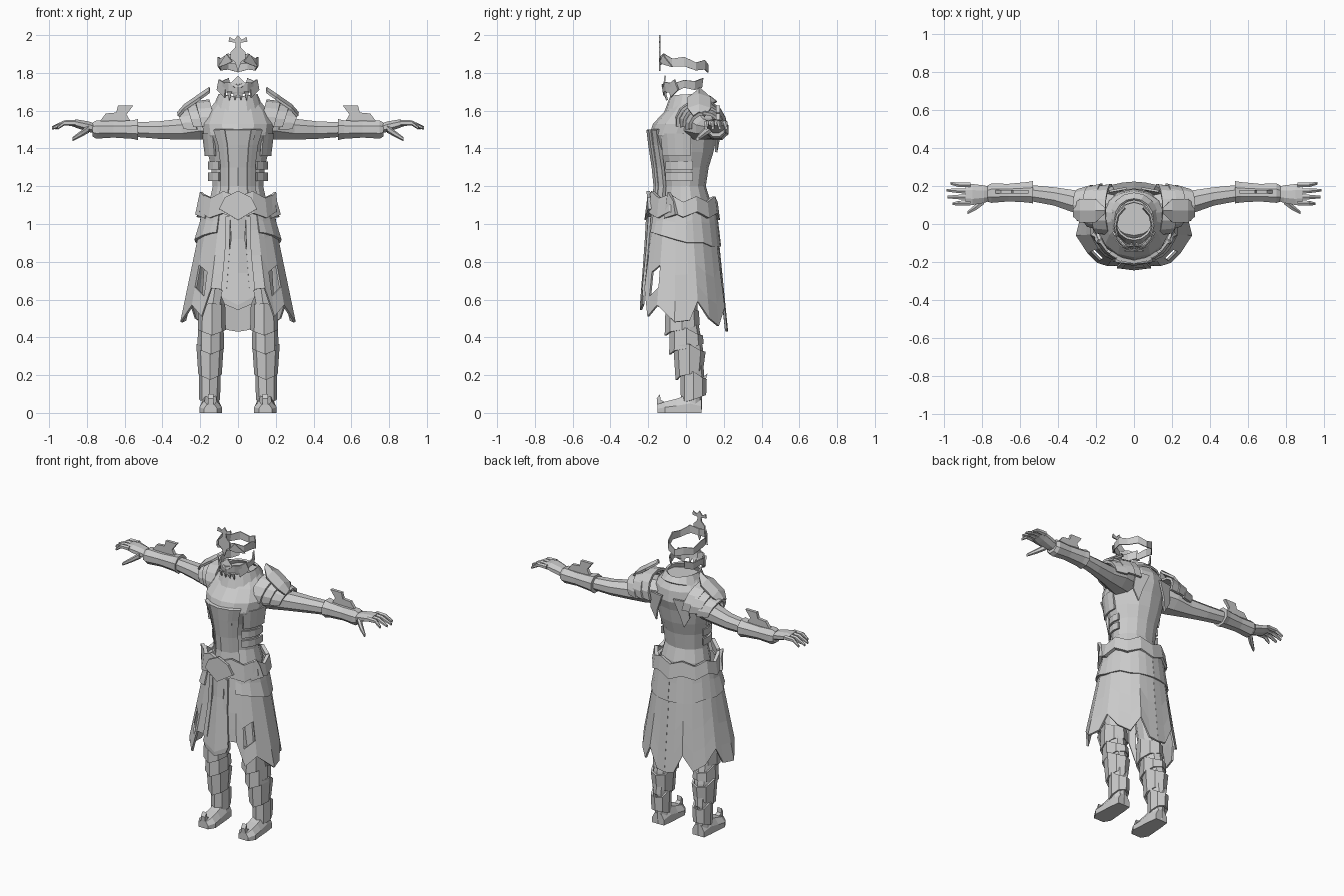
import bpy
from math import sin, cos, pi, radians
from mathutils import Vector

if "Cube" in bpy.data.objects:
    bpy.data.objects.remove(bpy.data.objects["Cube"])

grey = bpy.data.materials.new("plain_grey")
grey.use_nodes = True
grey.diffuse_color = (0.6, 0.6, 0.6, 1)
grey.node_tree.nodes["Principled BSDF"].inputs["Base Color"].default_value = (0.6, 0.6, 0.6, 1)
SIDES = (("left", 1), ("right", -1))


def make(name, verts, faces, thick=0):
    mesh = bpy.data.meshes.new(name)
    mesh.from_pydata([tuple(v) for v in verts], [], faces)
    mesh.materials.append(grey)
    ob = bpy.data.objects.new(name, mesh)
    bpy.context.collection.objects.link(ob)
    bpy.context.view_layer.objects.active = ob
    bpy.ops.object.select_all(action='DESELECT')
    ob.select_set(True)
    bpy.ops.object.mode_set(mode='EDIT')
    bpy.ops.mesh.select_all(action='SELECT')
    bpy.ops.mesh.normals_make_consistent(inside=False)
    bpy.ops.object.mode_set(mode='OBJECT')
    if thick:
        mod = ob.modifiers.new("thickness", 'SOLIDIFY')
        mod.thickness = thick
        mod.offset = 0
    return ob


def loft(name, rings, closed=True, thick=0, skip=()):
    """Bridge rings of points; solid parts are capped, sheets get thickness."""
    n = len(rings[0])
    verts = [p for r in rings for p in r]
    faces = []
    for i in range(len(rings) - 1):
        for j in range(n if closed else n - 1):
            if (i, j) not in skip:
                k = (j + 1) % n
                faces.append((i * n + j, i * n + k, (i + 1) * n + k, (i + 1) * n + j))
    if closed and not thick:
        faces += [tuple(range(n)), tuple(range(len(verts) - n, len(verts)))]
    return make(name, verts, faces, thick)


def column(name, rows, n=14):
    """Upright body: rows of z, centre x, half width, front y, back y."""
    loft(name, [[(cx + hx * sin(a), (f + b) / 2 - (b - f) / 2 * cos(a), z)
                 for a in [2 * pi * i / n for i in range(n)]] for z, cx, hx, f, b in rows])


def limb(name, s, rows, n=8):
    """Sideways body: rows of x, y, z, y radius, z radius."""
    loft(name, [[(s * x, y + ry * cos(a), z + rz * sin(a))
                 for a in [2 * pi * (i + .5) / n for i in range(n)]] for x, y, z, ry, rz in rows])


def band(name, c, rx, ry, top, bot, a0=-180, a1=180, n=16, flare=1.0, thick=.012):
    """Curved strip about z; top and bottom edges follow functions of the angle from front."""
    full = a1 - a0 == 360
    angles = [radians(a0 + (a1 - a0) * i / n) for i in range(n if full else n + 1)]
    rows = [[(c[0] + rx * k * sin(a), c[1] - ry * k * cos(a), edge(a)) for a in angles]
            for edge, k in ((top, 1), (bot, flare))]
    loft(name, rows, full, thick)


def plate(name, pts, thick):
    make(name, pts, [tuple(range(len(pts)))], thick)


def zig(a, step):
    return 1 if round(a / radians(step)) % 2 else 0


# Torso and neck
column("torso", [(.98, 0, .16, -.14, .14), (1.12, 0, .155, -.13, .13), (1.2, 0, .137, -.115, .105),
                 (1.3, 0, .145, -.125, .12), (1.38, 0, .165, -.15, .145), (1.47, 0, .185, -.195, .165),
                 (1.53, 0, .195, -.175, .185), (1.6, 0, .165, -.11, .175), (1.655, 0, .115, -.06, .135)])
band("collar", (0, .025), .098, .105, lambda a: 1.67 + .015 * abs(sin(a)),
     lambda a: 1.585 + .03 * (1 - cos(a)), flare=1.3)

# Chest bib with ribs, and waist straps
bib = [(1.5, .125, -.2), (1.42, .1, -.19), (1.3, .085, -.172), (1.2, .085, -.162), (1.12, .1, -.17)]
loft("chest_bib", [[(h * u, y + .05 * u * u, z) for u in (-1, -.55, 0, .55, 1)] for z, h, y in bib],
     False, .02)
for side, s in SIDES:
    loft(side + "_bib_rib", [[(s * h * u, y + .05 * u * u - .01, z) for u in (.55, .75)]
                             for z, h, y in bib], False, .01)
    for z in (1.25, 1.31):
        band(side + "_waist_strap", (0, 0), .153, .137, lambda a: z + .022, lambda a: z - .022,
             s * 40, s * 105, 4)
    # Side chest panel and shoulder blade plate
    band(side + "_chest_panel", (0, -.005), .185, .178, lambda a: 1.48, lambda a: 1.36,
         s * 45, s * 100, 4, .92)
    plate(side + "_back_plate", [(s * .04, .188, 1.56), (s * .13, .172, 1.56), (s * .14, .158, 1.45),
                                 (s * .1, .16, 1.38), (s * .08, .175, 1.46)], .012)

# Scalloped belt with hip points
band("belt", (0, -.015), .195, .172,
     lambda a: 1.115 + .03 * zig(a, 22.5) + .03 * max(0, cos(a)),
     lambda a: 1.05 - .03 * zig(a + pi / 8, 22.5) + .015 * abs(sin(a)), flare=1.07, thick=.022)
plate("belt_front_plate", [(0, -.2, 1.175), (.07, -.195, 1.14), (.1, -.19, 1.08),
                           (0, -.21, 1.02), (-.1, -.19, 1.08), (-.07, -.195, 1.14)], .02)
for side, s in SIDES:
    plate(side + "_hip_point", [(s * .15, -.1, 1.12), (s * .195, -.09, 1.17), (s * .2, -.06, 1.12),
                                (s * .22, -.05, 1.05), (s * .17, -.11, 1.03)], .02)

# Skirt with torn hem and a hole at each hip
hem = [(.06, -.215, .65), (.14, -.215, .66), (.19, -.2, .51), (.24, -.15, .57), (.3, -.06, .48),
       (.28, .02, .49), (.255, .06, .59), (.225, .12, .5), (.17, .17, .46), (.115, .2, .56),
       (.06, .212, .44), (0, .217, .43)]


def skirt_rows(s, fractions, grow=1.0, end=None):
    rows = []
    for f in fractions:
        row = []
        for x, y, z in hem:
            d = Vector((x, y * 1.1)).normalized()
            top = Vector((d.x * .175, d.y * .165 - .015, 1.1))
            p = top.lerp(Vector((x, y, z)), f)
            row.append((s * p.x * grow, p.y * grow, p.z))
        rows.append(row)
    return rows


for side, s in SIDES:
    loft(side + "_skirt", skirt_rows(s, (0, .3, .6, .82, 1)), False, .012, skip={(2, 2)})
    over = [r[1:] for r in skirt_rows(s, (0, .15, .36), 1.03)]
    over[2] = [(x, y, .9 + .06 * max(0, -y / .2) - .02 * (y > .1)) for x, y, z in over[2]]
    loft(side + "_overskirt", over, False, .014)
    # Raised border along the front opening
    loft(side + "_skirt_border", [[(s * a, y, z), (s * b, y + .002, z)] for a, b, y, z in
                                  ((.04, .065, -.195, 1.04), (.045, .07, -.208, .85),
                                   (.06, .09, -.228, .65))], False, .014)

# Front tabard
loft("front_tabard", [[(-h, y + .012, z), (0, y, z - dip), (h, y + .012, z)] for h, y, z, dip in
                      ((.04, -.205, 1.05, 0), (.035, -.212, .92, 0), (.06, -.225, .74, 0),
                       (.09, -.238, .62, .05), (.07, -.238, .575, .03))], False, .012)

for side, s in SIDES:
    # Legs, boots and layered greaves
    column(side + "_leg", [(.98, s * .08, .075, -.09, .08), (.75, s * .11, .075, -.095, .075),
                           (.56, s * .135, .062, -.095, .06), (.45, s * .142, .058, -.08, .07),
                           (.34, s * .147, .058, -.06, .09), (.2, s * .15, .045, -.025, .095),
                           (.1, s * .148, .043, -.01, .085), (0, s * .145, .047, -.02, .083)], 10)
    foot = [(.082, .042, .07), (.02, .05, .1), (-.05, .055, .075), (-.11, .06, .06), (-.152, .035, .045)]
    loft(side + "_foot", [[(s * .145 + w * u, y, h * v) for u, v in
                           ((-1, 0), (1, 0), (1, .5), (.55, 1), (-.55, 1), (-1, .5))]
                          for y, w, h in foot])
    plate(side + "_toe_curl", [(s * .145, -.15, .02), (s * .145, -.155, .075), (s * .145, -.138, .1),
                               (s * .145, -.135, .07), (s * .145, -.1, .05)], .03)
    plate(side + "_heel_spur", [(s * .15, .08, .1), (s * .15, .115, .21), (s * .15, .09, .19),
                                (s * .15, .075, .14)], .02)
    for name, z, h, x, y, rx, ry, fl in (
            ("knee", .56, .12, .138, -.02, .064, .082, 1.06),
            ("upper_greave", .43, .09, .144, .002, .062, .082, 1.04),
            ("middle_greave", .345, .14, .148, .018, .067, .08, .84),
            ("ankle", .2, .13, .15, .04, .052, .064, .95)):
        band(f"{side}_{name}_plate", (s * x, y), rx, ry,
             lambda a: z + .02 * cos(a) + .02 * zig(a, 90),
             lambda a: z - h + .025 * max(0, -cos(a)) - .03 * max(0, cos(a)) ** 3, n=8, flare=fl)

    # Arm, forearm guard and hand
    limb(side + "_arm", s, [(.1, .05, 1.53, .11, .08), (.2, .085, 1.525, .095, .085),
                            (.3, .115, 1.502, .066, .06), (.42, .145, 1.497, .052, .05),
                            (.54, .162, 1.5, .046, .042), (.76, .16, 1.502, .036, .03)])
    limb(side + "_forearm_guard", s, [(.53, .167, 1.5, .064, .06), (.56, .167, 1.5, .058, .053),
                                      (.66, .165, 1.5, .05, .046), (.75, .162, 1.5, .055, .052),
                                      (.77, .16, 1.5, .046, .04)])
    limb(side + "_hand", s, [(.74, .16, 1.5, .036, .026), (.79, .157, 1.515, .05, .03),
                             (.85, .155, 1.53, .06, .025), (.885, .157, 1.535, .056, .016)])
    for i, tip in enumerate((.955, .98, .985, .965)):
        y = .11 + .032 * i
        limb(side + "_finger", s, [(.86, y, 1.535, .015, .016), (.92, y, 1.535, .014, .014),
                                   (tip, y + .004 * (i - 1), 1.508, .008, .009)], 6)
    limb(side + "_thumb", s, [(.79, .125, 1.505, .025, .022), (.83, .09, 1.478, .019, .017),
                              (.875, .06, 1.45, .009, .011)], 6)
    plate(side + "_forearm_fin", [(s * x, .17, z) for x, z in
                                  ((.73, 1.545), (.7, 1.585), (.645, 1.59), (.635, 1.627),
                                   (.555, 1.627), (.59, 1.58), (.57, 1.545))], .02)

    # Layered shoulder shells and their upright spike
    for i, (x0, x1, y, z, r0, r1) in enumerate(((.15, .225, .075, 1.535, .13, .12),
                                                (.2, .27, .09, 1.53, .118, .1),
                                                (.25, .32, .1, 1.515, .1, .078))):
        arc = [radians(-100 + 25 * k) for k in range(9)]
        loft(f"{side}_shoulder_shell_{i}", [[(s * (x + .03 * (1 - cos(a)) * (-1)), y + r * sin(a),
                                              z + r * .9 * cos(a)) for a in arc]
                                            for x, r in ((x0, r0), (x1, r1))], False, .016)
    loft(side + "_shoulder_spike", [[(s * x, .07 - w, z), (s * x, .07, z + .02), (s * x, .07 + w, z)]
                                    for x, w, z in ((.15, .012, 1.7), (.2, .06, 1.665),
                                                    (.28, .06, 1.61), (.315, .03, 1.57))], False, .014)

# Crown ring and crest
band("crown", (0, -.01), .105, .125, lambda a: 1.865 + .02 * cos(a) + .02 * zig(a, 30),
     lambda a: 1.835 + .02 * cos(a) - .012 * zig(a + pi / 6, 30), n=12, thick=.006)
crest = [(0, 1.81), (.018, 1.86), (.04, 1.875), (.04, 1.91), (.015, 1.935), (.012, 1.96),
         (.05, 1.965), (.045, 1.99), (.02, 1.975), (0, 2.0)]
plate("crown_crest", [(x, -.14, z) for x, z in crest] + [(-x, -.14, z) for x, z in crest[-2:0:-1]], .008)
for side, s in SIDES:
    plate(side + "_crown_wing", [(s * .03, -.136, 1.86), (s * .06, -.12, 1.9), (s * .075, -.11, 1.88),
                                 (s * .105, -.07, 1.83), (s * .06, -.12, 1.845)], .006)

# Jaw guard with fangs
band("jaw_guard", (0, -.01), .1, .115, lambda a: 1.75 + .012 * zig(a, 30) - .012 * cos(a),
     lambda a: 1.71 - .03 * max(0, cos(a)) + .012 * zig(a, 30), -150, 150, 10, .93, .008)
plate("jaw_peak", [(0, -.11, 1.785), (.04, -.115, 1.745), (.02, -.125, 1.725),
                   (-.02, -.125, 1.725), (-.04, -.115, 1.745)], .008)
for side, s in SIDES:
    plate(side + "_cheek_horn", [(s * .06, -.09, 1.74), (s * .1, -.06, 1.765), (s * .11, -.04, 1.71),
                                 (s * .07, -.08, 1.67)], .01)
    for x in (.015, .045):
        plate(side + "_fang", [(s * (x - .012), -.118, 1.7), (s * (x + .012), -.112, 1.7),
                               (s * x, -.1, 1.655)], .01)
